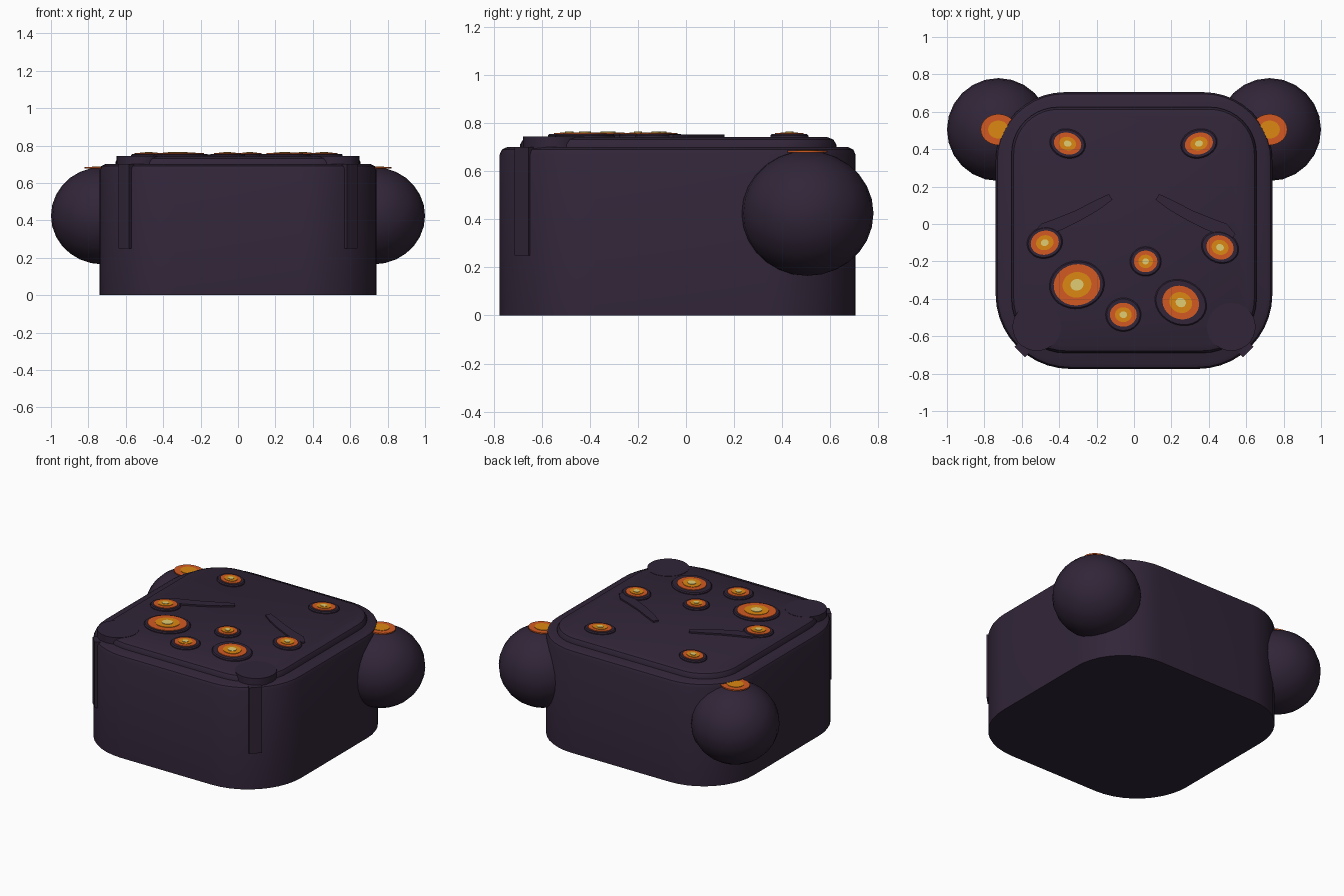
import bpy, bmesh, math
from mathutils import Vector, Matrix

if "Cube" in bpy.data.objects:
    bpy.data.objects.remove(bpy.data.objects["Cube"])


def material(name, srgb):
    lin = [(c / 255 / 12.92) if c < 11 else ((c / 255 + 0.055) / 1.055) ** 2.4 for c in srgb]
    m = bpy.data.materials.new(name)
    m.diffuse_color = (*lin, 1)
    m.use_nodes = True
    m.node_tree.nodes["Principled BSDF"].inputs["Base Color"].default_value = m.diffuse_color
    return m


STONE = material("dark_purple_stone", (49, 37, 56))
ORANGE = material("ember_orange", (212, 90, 34))
AMBER = material("ember_amber", (220, 136, 18))
PALE = material("ember_pale_yellow", (224, 204, 115))


def finish(name, bm, mat, angle=35):
    bmesh.ops.recalc_face_normals(bm, faces=bm.faces[:])
    me = bpy.data.meshes.new(name)
    bm.to_mesh(me)
    bm.free()
    ob = bpy.data.objects.new(name, me)
    bpy.context.collection.objects.link(ob)
    me.materials.append(mat)
    bpy.ops.object.select_all(action='DESELECT')
    ob.select_set(True)
    bpy.context.view_layer.objects.active = ob
    bpy.ops.object.shade_smooth_by_angle(angle=math.radians(angle))
    return ob


def loft(name, loops, mat):
    """Skin a stack of equal-length closed loops and cap both ends."""
    bm = bmesh.new()
    rings = [[bm.verts.new(p) for p in loop] for loop in loops]
    n = len(rings[0])
    for a, b in zip(rings, rings[1:]):
        for i in range(n):
            j = (i + 1) % n
            bm.faces.new((a[i], a[j], b[j], b[i]))
    bm.faces.new(rings[0][::-1])
    bm.faces.new(rings[-1])
    return finish(name, bm, mat)


def rounded(hx, y0, y1, r_front, r_back, z, inset=0.0, steps=10):
    """Rounded rectangle loop with separate front and back corner radii."""
    pts = []
    for sx, y, r, start in ((1, y1, r_back, 0), (-1, y1, r_back, 90),
                            (-1, y0, r_front, 180), (1, y0, r_front, 270)):
        cx = sx * (hx - r)
        cy = y - r if y == y1 else y + r
        for i in range(steps + 1):
            a = math.radians(start + 90 * i / steps)
            pts.append((cx + (r - inset) * math.cos(a), cy + (r - inset) * math.sin(a), z))
    return pts


def ellipse(x, y, rx, ry, z, rot=0.0, n=28):
    pts = []
    for i in range(n):
        a = 2 * math.pi * i / n
        u, v = rx * math.cos(a), ry * math.sin(a)
        pts.append((x + u * math.cos(rot) - v * math.sin(rot),
                    y + u * math.sin(rot) + v * math.cos(rot), z))
    return pts


def disc(name, x, y, rx, ry, z0, z1, mat, rot=0.0, bevel=0.0):
    loops = [ellipse(x, y, rx, ry, z0, rot), ellipse(x, y, rx, ry, z1 - bevel, rot)]
    if bevel:
        loops.append(ellipse(x, y, rx - bevel, ry - bevel, z1, rot))
    return loft(name, loops, mat)


# Main block with a softened top rim
R = (0.74, -0.775, 0.705, 0.40, 0.37)
loft("body", [rounded(*R, 0), rounded(*R, 0.67), rounded(*R, 0.69, 0.009),
              rounded(*R, 0.70, 0.03)], STONE)

# Raised crust on the top
C = (0.655, -0.69, 0.625, 0.29, 0.25)
loft("top_crust", [rounded(*C, 0.68), rounded(*C, 0.712), rounded(*C, 0.732, 0.012),
                   rounded(*C, 0.743, 0.04)], STONE)

for side, s in (("left", -1), ("right", 1)):
    # Drip pad and drip on the front corner
    disc(side + "_drip_pad", s * 0.52, -0.55, 0.13, 0.128, 0.66, 0.745, STONE)
    bm = bmesh.new()
    bmesh.ops.create_cube(bm, size=1, matrix=Matrix.Translation((s * 0.598, -0.672, 0.475))
                          @ Matrix.Rotation(s * math.radians(45), 4, 'Z')
                          @ Matrix.Diagonal((0.08, 0.035, 0.45, 1)))
    finish(side + "_drip", bm, STONE)

    # Round side boulder with a glowing vent on top
    bm = bmesh.new()
    bmesh.ops.create_uvsphere(bm, u_segments=24, v_segments=14, radius=1,
                              matrix=Matrix.Translation((s * 0.725, 0.505, 0.425))
                              @ Matrix.Diagonal((0.275, 0.275, 0.26, 1)))
    finish(side + "_boulder", bm, STONE)
    disc(side + "_vent_outer", s * 0.725, 0.505, 0.095, 0.083, 0.678, 0.686, ORANGE)
    disc(side + "_vent_inner", s * 0.725, 0.505, 0.055, 0.048, 0.682, 0.689, AMBER)

    # Slanted ridge: offset a bent centreline to both sides
    path = [Vector((s * x, y)) for x, y in
            ((0.125, 0.145), (0.20, 0.10), (0.30, 0.045), (0.40, 0.0), (0.48, -0.03), (0.53, -0.07))]
    widths = (0.018, 0.027, 0.03, 0.034, 0.035, 0.02)
    edge_a, edge_b = [], []
    for i, (p, w) in enumerate(zip(path, widths)):
        t = (path[min(i + 1, 5)] - path[max(i - 1, 0)]).normalized()
        nrm = Vector((-t.y, t.x)) * w
        edge_a.append(p + nrm)
        edge_b.append(p - nrm)
    outline = edge_a + edge_b[::-1]
    loft(side + "_ridge", [[(p.x, p.y, z) for p in outline] for z in (0.73, 0.753)], STONE)

# Glowing craters: x, y, rim radii, ember radii, tilt in degrees
CRATERS = [
    (-0.305, -0.325, 0.148, 0.128, 0.125, 0.110, 10),
    (0.25, -0.42, 0.142, 0.120, 0.100, 0.088, -25),
    (0.062, -0.20, 0.084, 0.079, 0.063, 0.058, 0),
    (-0.057, -0.485, 0.095, 0.090, 0.072, 0.064, 0),
    (-0.477, -0.10, 0.096, 0.084, 0.076, 0.064, 15),
    (0.46, -0.125, 0.102, 0.084, 0.074, 0.064, -20),
    (-0.355, 0.43, 0.097, 0.078, 0.074, 0.058, -15),
    (0.347, 0.43, 0.099, 0.078, 0.076, 0.058, 15),
]
for i, (x, y, ax, ay, bx, by, deg) in enumerate(CRATERS, 1):
    rot = math.radians(deg)
    disc(f"crater_rim_{i}", x, y, ax, ay, 0.73, 0.755, STONE, rot, 0.006)
    for part, k, z, mat in (("outer", 1, 0.759, ORANGE), ("middle", 0.62, 0.762, AMBER),
                            ("core", 0.28, 0.765, PALE)):
        disc(f"crater_{part}_{i}", x, y, bx * k, by * k, z - 0.006, z, mat, rot)
